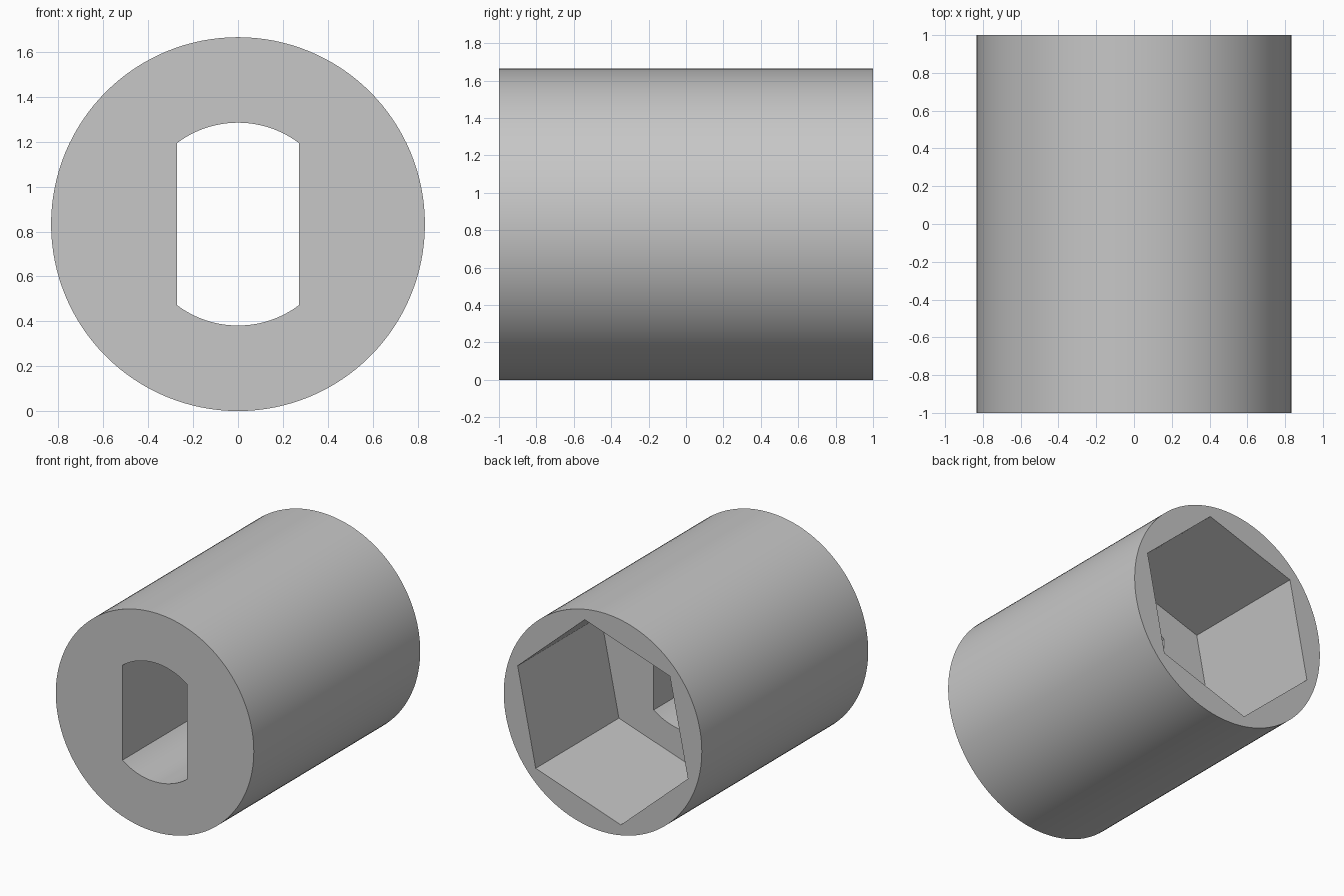
import bpy
import bmesh
from math import acos, cos, pi, radians, sin

cube = bpy.data.objects.get("Cube")
if cube:
    bpy.data.objects.remove(cube, do_unlink=True)

RADIUS = 0.833
SLOT_RADIUS, SLOT_HALF_WIDTH = 0.452, 0.272
HEX_RADIUS, HEX_TURN = 0.755, radians(18.4)

grey = bpy.data.materials.new("plain grey")
grey.use_nodes = True
colour = (0.57, 0.57, 0.57, 1)
grey.diffuse_color = colour
grey.node_tree.nodes["Principled BSDF"].inputs["Base Color"].default_value = colour


def arc(radius, start, end, count):
    """Points along an arc, both ends included."""
    angles = [start + (end - start) * i / count for i in range(count + 1)]
    return [(radius * cos(a), radius * sin(a)) for a in angles]


def prism(name, profile, front, back):
    """Extrude an x-z profile along y, centred on the sleeve axis."""
    bm = bmesh.new()
    face = bm.faces.new([bm.verts.new((x, front, z + RADIUS)) for x, z in profile])
    extruded = bmesh.ops.extrude_face_region(bm, geom=[face], use_keep_orig=True)
    moved = [v for v in extruded["geom"] if isinstance(v, bmesh.types.BMVert)]
    bmesh.ops.translate(bm, verts=moved, vec=(0, back - front, 0))
    bmesh.ops.recalc_face_normals(bm, faces=bm.faces)
    mesh = bpy.data.meshes.new(name)
    bm.to_mesh(mesh)
    bm.free()
    mesh.materials.append(grey)
    obj = bpy.data.objects.new(name, mesh)
    bpy.context.collection.objects.link(obj)
    return obj


# Round outer body
sleeve = prism("sleeve", arc(RADIUS, 0, 2 * pi, 128)[:-1], -1, 1)

# Front slot with two flat sides, and hexagonal socket in the back half
corner = acos(SLOT_HALF_WIDTH / SLOT_RADIUS)
top_arc = arc(SLOT_RADIUS, corner, pi - corner, 24)
slot = prism("slot_cutter", top_arc + [(-x, -z) for x, z in top_arc], -1.1, 0.1)
hexagon = arc(HEX_RADIUS, HEX_TURN, HEX_TURN + 2 * pi, 6)[:-1]
socket = prism("socket_cutter", hexagon, 0, 1.1)

bpy.ops.object.select_all(action="DESELECT")
bpy.context.view_layer.objects.active = sleeve
sleeve.select_set(True)
for cutter in (socket, slot):
    cutter.hide_render = True
    cut = sleeve.modifiers.new(cutter.name, "BOOLEAN")
    cut.operation = "DIFFERENCE"
    cut.solver = "EXACT"
    cut.object = cutter
    bpy.ops.object.modifier_apply(modifier=cut.name)
    bpy.data.objects.remove(cutter, do_unlink=True)

bpy.ops.object.shade_smooth_by_angle(angle=radians(30))
